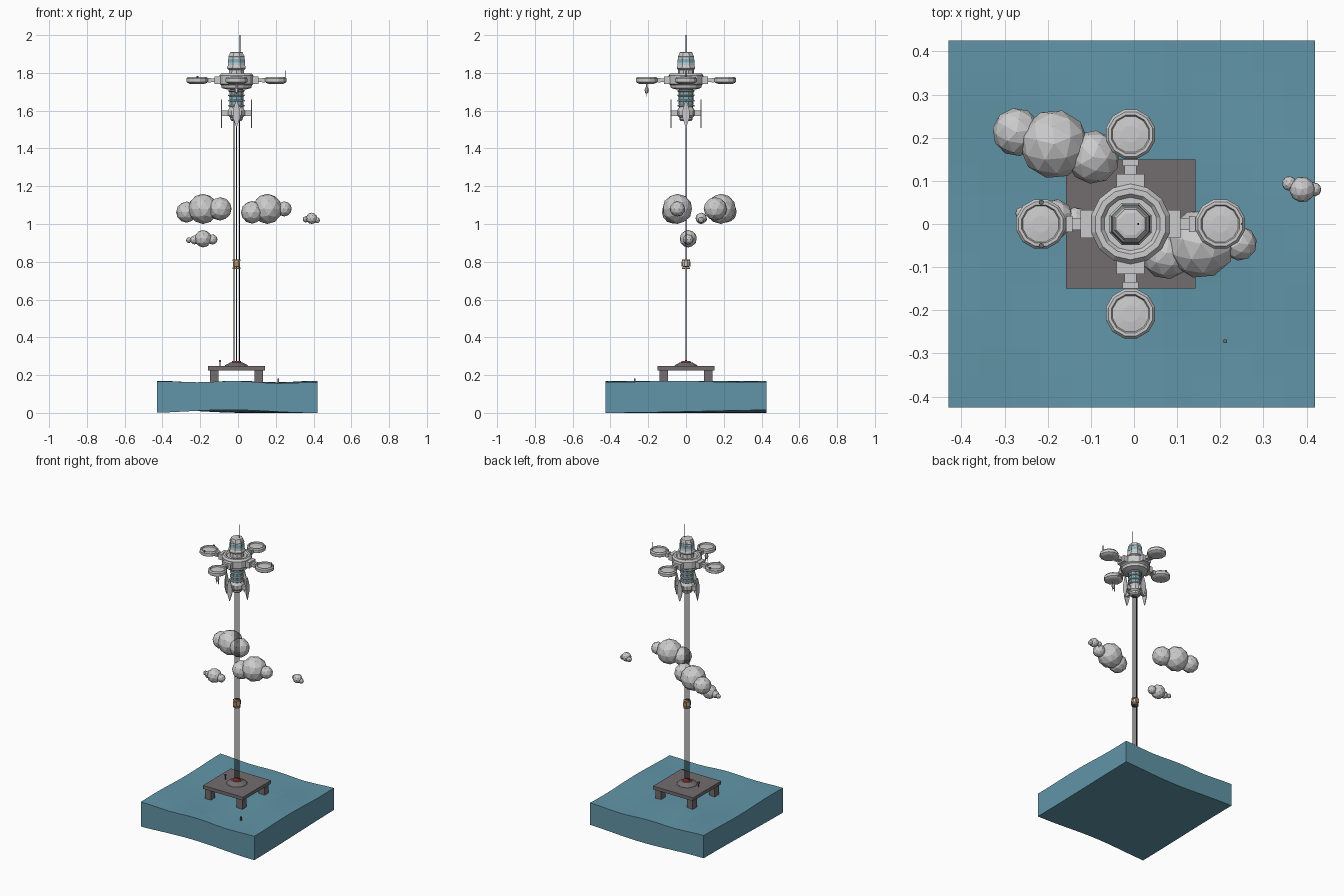
import bpy, bmesh, math
from math import sin, cos, pi
from mathutils import Matrix, Vector

if "Cube" in bpy.data.objects:
    bpy.data.objects.remove(bpy.data.objects["Cube"])

CX = -0.008  # tower axis

def mat(name, col):
    m = bpy.data.materials.new(name)
    m.diffuse_color = (*col, 1)
    m.use_nodes = True
    m.node_tree.nodes["Principled BSDF"].inputs["Base Color"].default_value = m.diffuse_color
    return m

WATER = mat("water", (0.12, 0.30, 0.39))
DECK = mat("deck_metal", (0.17, 0.15, 0.155))
BLACK = mat("cable_black", (0.02, 0.02, 0.02))
GLASS = mat("window_blue", (0.20, 0.45, 0.55))
RED = mat("warning_red", (0.45, 0.05, 0.04))
ORANGE = mat("climber_orange", (0.45, 0.25, 0.10))

def finish(name, bm, m=None, loc=(0, 0, 0)):
    bmesh.ops.recalc_face_normals(bm, faces=bm.faces)
    me = bpy.data.meshes.new(name)
    bm.to_mesh(me)
    bm.free()
    ob = bpy.data.objects.new(name, me)
    ob.location = loc
    bpy.context.collection.objects.link(ob)
    if m:
        me.materials.append(m)
    return ob

def lathe(name, prof, n, loc=(CX, 0, 0), m=None):
    """Revolve (radius, z) points; caps both ends."""
    bm = bmesh.new()
    rings = [[bm.verts.new((r * cos(2 * pi * (i + .5) / n), r * sin(2 * pi * (i + .5) / n), z))
              for i in range(n)] for r, z in prof]
    for a, b in zip(rings, rings[1:]):
        for i in range(n):
            j = (i + 1) % n
            bm.faces.new((a[i], a[j], b[j], b[i]))
    bm.faces.new(rings[0])
    bm.faces.new(rings[-1])
    return finish(name, bm, m, loc)

def box(name, lo, hi, ang=0, m=None, pivot=(CX, 0)):
    """Box given relative to the pivot, turned about it by ang."""
    bm = bmesh.new()
    bmesh.ops.create_cube(bm, size=1)
    lo, hi = Vector(lo), Vector(hi)
    for v in bm.verts:
        v.co = Vector((lo[k] + (v.co[k] + .5) * (hi[k] - lo[k]) for k in range(3)))
    bm.transform(Matrix.Rotation(ang, 4, 'Z'))
    return finish(name, bm, m, (*pivot, 0))

def rod(name, x, y, z0, z1, r, n=6, m=None):
    return lathe(name, [(r, z0), (r, z1)], n, (x, y, 0), m)

# Ocean block: wavy slab
bm = bmesh.new()
bmesh.ops.create_cube(bm, size=1)
bmesh.ops.subdivide_edges(bm, edges=bm.edges[:], cuts=11, use_grid_fill=True)
for v in bm.verts:
    x, y, t = v.co.x * .85, v.co.y * .85, v.co.z + .5
    w = cos(15 * x) * .5 + sin(9 * y + 5 * x) * .5
    v.co = (x - .005, y, t * (.162 + .008 * w) + (1 - t) * (.008 - .008 * sin(7 * x + 3 * y)))
finish("ocean_block", bm, WATER)

# Sea platform
box("platform_deck", (-.15, -.15, .225), (.15, .15, .247), m=DECK)
for sx in (-1, 1):
    for sy in (-1, 1):
        box("platform_leg", (sx * .118 - .022, sy * .118 - .022, .14),
            (sx * .118 + .022, sy * .118 + .022, .227), m=DECK)
lathe("anchor_base", [(.066, .245), (.062, .252), (.036, .266), (.034, .268)], 12, m=DECK)
lathe("anchor_light", [(.028, .266), (.024, .274)], 12, m=RED)
rod("deck_post", -.095, 0, .245, .272, .003, m=DECK)
box("deck_post_lamp", (-.093, -.006, .27), (-.081, .006, .281), m=DECK)
box("small_boat", (-.004, -.004, .155), (.004, .004, .182), m=DECK, pivot=(.212, -.272))

# Cables
for dx in (-.014, 0, .016):
    rod("cable", CX + dx, 0, .26, 1.56, .0035, m=BLACK)

# Climber car
lathe("climber_body", [(.017, .772), (.021, .777), (.021, .8), (.017, .806)], 8)
for z in (.762, .803):
    lathe("climber_collar", [(.024, z), (.024, z + .008)], 8, m=ORANGE)
for s in (-1, 1):
    box("climber_panel", (-.012, s * .021 - .003, .775), (.012, s * .021 + .003, .802), m=ORANGE)

# Station spine
lathe("lower_core", [(.026, 1.545), (.034, 1.552), (.036, 1.565), (.047, 1.575), (.047, 1.602),
                     (.038, 1.615), (.036, 1.72)], 10)
for z in (1.625, 1.652, 1.68, 1.704):
    lathe("core_rib", [(.042, z - .004), (.046, z - .001), (.046, z + .003), (.042, z + .006)], 10)
for z in (1.632, 1.66, 1.687):
    lathe("core_window", [(.039, z), (.039, z + .014)], 10, m=GLASS)

# Main ring
lathe("main_ring", [(.05, 1.712), (.08, 1.72), (.084, 1.736), (.093, 1.742), (.093, 1.785),
                    (.083, 1.797), (.07, 1.797), (.062, 1.788), (.04, 1.788)], 14)

# Command dome
lathe("dome_neck", [(.045, 1.785), (.04, 1.825)], 10)
lathe("dome", [(.044, 1.815), (.053, 1.822), (.053, 1.832), (.049, 1.838), (.044, 1.886),
               (.041, 1.895), (.036, 1.909), (.028, 1.911)], 8)
lathe("dome_window", [(.0485, 1.856), (.047, 1.874)], 8, m=GLASS)
lathe("dome_collar", [(.045, 1.882), (.047, 1.886), (.044, 1.893)], 8)
rod("main_antenna", .01, 0, 1.9, 2.0, .0025, m=BLACK)

# Four arms, docking pods and lower fins
FIN = [(0, 1.508), (.008, 1.53), (.019, 1.565), (.019, 1.60), (.009, 1.635), (0, 1.66)]
for k in range(4):
    a = k * pi / 2
    box("arm_root", (.08, -.032, 1.742), (.116, .032, 1.782), a)
    box("arm_beam", (.1, -.014, 1.752), (.165, .014, 1.77), a)
    box("arm_collar", (.135, -.019, 1.748), (.15, .019, 1.774), a)
    p = (CX + .208 * cos(a), .208 * sin(a), 0)
    lathe("docking_pod", [(.04, 1.742), (.05, 1.746), (.059, 1.752), (.059, 1.77), (.053, 1.778),
                          (.046, 1.778), (.043, 1.771), (.02, 1.774)], 12, p)
    # fin plate with strut
    bm = bmesh.new()
    for off in (.076, .081):
        ring = FIN + [(-w, z) for w, z in FIN[-2:0:-1]]
        bm.faces.new([bm.verts.new((off, w, z)) for w, z in ring])
    bmesh.ops.bridge_loops(bm, edges=bm.edges[:])
    bm.transform(Matrix.Rotation(a, 4, 'Z'))
    finish("fin_plate", bm, None, (CX, 0, 0))
    box("fin_strut", (.03, -.009, 1.572), (.078, .009, 1.60), a)

# Pod details: antenna, lamps and docked shuttle
rod("pod_antenna", .25, 0, 1.77, 1.812, .0022, m=BLACK)
for s in (-1, 1):
    rod("pod_lamp", -.215, s * .05, 1.772, 1.784, .006, m=DECK)
lathe("shuttle", [(.003, 1.69), (.01, 1.696), (.012, 1.71), (.008, 1.722), (.005, 1.725), (.005, 1.745)],
      8, (CX, -.208, 0))
for s in (-1, 1):
    box("shuttle_leg", (s * .009 - .002, -.002, 1.675), (s * .009 + .002, .002, 1.705), pivot=(CX, -.208))

# Clouds: faceted balls (x, y, z, radius)
CLOUDS = {
    "cloud_left": [(-.185, .185, 1.08, .08), (-.272, .213, 1.063, .056), (-.095, .155, 1.08, .062)],
    "cloud_right": [(.155, -.046, 1.08, .08), (.075, -.068, 1.062, .06), (.245, -.045, 1.08, .04)],
    "cloud_low": [(-.185, .012, .922, .046), (-.135, .012, .918, .027), (-.23, .015, .916, .024),
                  (-.26, .025, .914, .015)],
    "cloud_small": [(.39, .08, 1.03, .03), (.418, .08, 1.02, .016), (.36, .094, 1.025, .017)],
}
for name, balls in CLOUDS.items():
    bm = bmesh.new()
    for i, (x, y, z, r) in enumerate(balls):
        bmesh.ops.create_icosphere(bm, subdivisions=2, radius=r,
                                   matrix=Matrix.Translation((x, y, z)) @ Matrix.Rotation(i + .4, 4, 'Z'))
    finish(name, bm)
